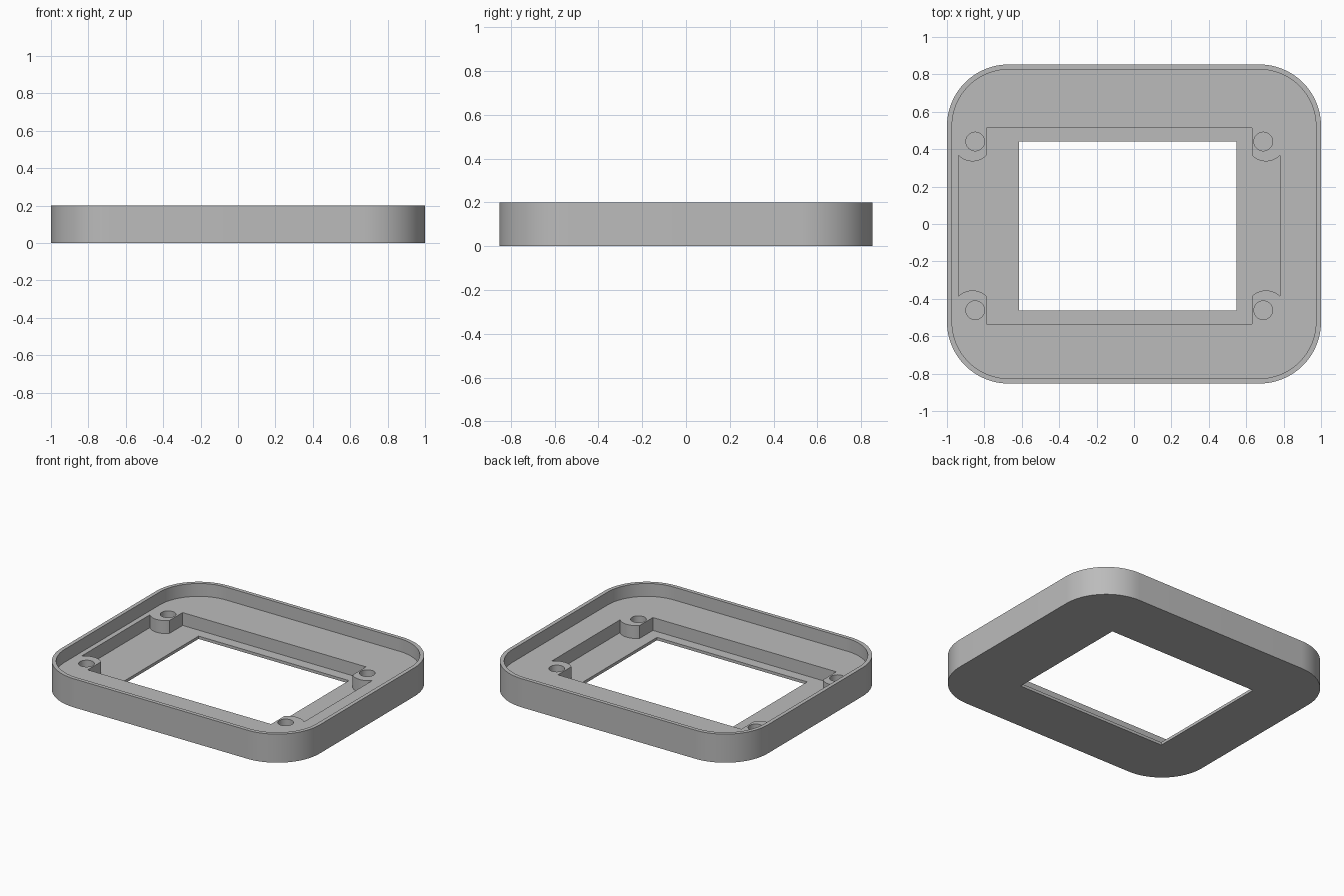
import bpy, bmesh
from math import pi, cos, sin, asin

if "Cube" in bpy.data.objects:
    bpy.data.objects.remove(bpy.data.objects["Cube"], do_unlink=True)

GREY = (0.5, 0.5, 0.5, 1)
grey = bpy.data.materials.new("plain grey")
grey.use_nodes = True
grey.diffuse_color = GREY
grey.node_tree.nodes["Principled BSDF"].inputs["Base Color"].default_value = GREY

HEIGHT, LEDGE, FLOOR = 0.2, 0.11, 0.02
CX, CY = -0.079, -0.01          # centre of the recess, off the frame's middle


def arc(x, y, r, start, end, steps):
    return [(x + r * cos(start + (end - start) * i / steps),
             y + r * sin(start + (end - start) * i / steps)) for i in range(steps + 1)]


def rounded_rect(hx, hy, r):
    pts = []
    for k, (sx, sy) in enumerate([(1, 1), (-1, 1), (-1, -1), (1, -1)]):
        pts += arc(sx * (hx - r), sy * (hy - r), r, k * pi / 2, (k + 1) * pi / 2, 24)
    return pts


def rect(x0, x1, y0, y1):
    return [(x0, y0), (x1, y0), (x1, y1), (x0, y1)]


def prism(name, outline, z0, z1):
    bm = bmesh.new()
    base = bm.faces.new([bm.verts.new((x, y, z0)) for x, y in outline])
    top = bmesh.ops.extrude_face_region(bm, geom=[base])["geom"]
    bmesh.ops.translate(bm, vec=(0, 0, z1 - z0),
                        verts=[v for v in top if isinstance(v, bmesh.types.BMVert)])
    bmesh.ops.recalc_face_normals(bm, faces=bm.faces)
    mesh = bpy.data.meshes.new(name)
    bm.to_mesh(mesh)
    bm.free()
    mesh.materials.append(grey)
    obj = bpy.data.objects.new(name, mesh)
    bpy.context.collection.objects.link(obj)
    return obj


def recess_outline():
    # one quarter, with the scalloped screw boss, mirrored into the other three
    half = asin(0.0755 / 0.105)
    boss = arc(0.7845, 0.45, 0.105, -pi / 2 + half, -pi / 2 - half, 16)
    quarter = boss + [(0.709, 0.524)]
    pts = []
    for sx, sy in [(1, 1), (-1, 1), (-1, -1), (1, -1)]:
        part = quarter if sx * sy > 0 else quarter[::-1]
        pts += [(CX + sx * x, CY + sy * y) for x, y in part]
    return pts


# Solid frame body
frame = prism("bezel_frame", rounded_rect(1, 0.853, 0.33), 0, HEIGHT)

# Rim hollow, recess, window and blind screw holes
cutters = [
    prism("rim_cutter", rounded_rect(0.973, 0.826, 0.303), LEDGE, HEIGHT + 0.1),
    prism("recess_cutter", recess_outline(), FLOOR, HEIGHT),
    prism("window_cutter", rect(-0.614, 0.549, -0.463, 0.441), -0.1, HEIGHT),
]
for sx in (-1, 1):
    for sy in (-1, 1):
        hole = arc(CX + sx * 0.77, CY + sy * 0.451, 0.05, 0, 2 * pi, 32)[:-1]
        cutters.append(prism("screw_hole_cutter", hole, FLOOR, HEIGHT))

bpy.ops.object.select_all(action='DESELECT')
bpy.context.view_layer.objects.active = frame
frame.select_set(True)
for cutter in cutters:
    cutter.hide_render = True
    cut = frame.modifiers.new(cutter.name, 'BOOLEAN')
    cut.operation = 'DIFFERENCE'
    cut.solver = 'EXACT'
    cut.object = cutter
    bpy.ops.object.modifier_apply(modifier=cut.name)
    bpy.data.objects.remove(cutter, do_unlink=True)

bpy.ops.object.shade_smooth_by_angle(angle=pi / 6)
